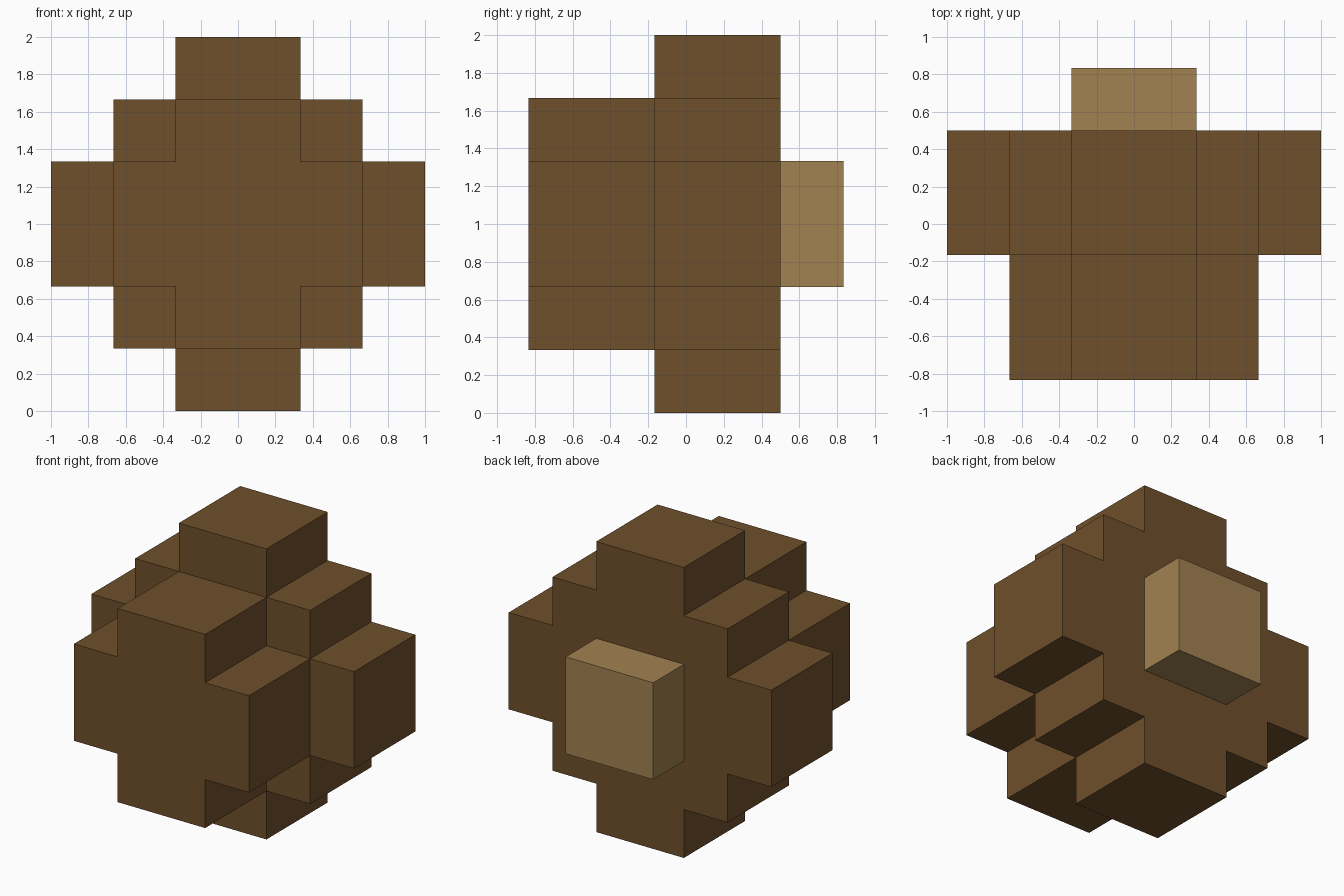
import bpy
import bmesh

cube = bpy.data.objects.get("Cube")
if cube:
    bpy.data.objects.remove(cube, do_unlink=True)

U = 1 / 3  # block unit


def material(name, rgb):
    m = bpy.data.materials.new(name)
    m.use_nodes = True
    color = (*rgb, 1.0)
    m.diffuse_color = color
    bsdf = next(n for n in m.node_tree.nodes if n.type == "BSDF_PRINCIPLED")
    bsdf.inputs["Base Color"].default_value = color
    bsdf.inputs["Roughness"].default_value = 0.9
    return m


def stepped_outline(steps):
    """Closed stepped outline in units around (0, 0), with `steps` corners per quadrant."""
    quarter = []
    for i in range(steps):
        quarter.append((steps - i, i + 1))
        if i < steps - 1:
            quarter.append((steps - i - 1, i + 1))
    # Rotate the quadrant by quarter turns
    points = []
    for _ in range(4):
        points += quarter
        quarter = [(-z, x) for x, z in quarter]
    return points


def slab(name, steps, y0, y1, mat):
    """Extrude a stepped outline from y0 to y1, centred on z = 1."""
    bm = bmesh.new()
    verts = [bm.verts.new((x * U, y0, 1 + z * U)) for x, z in stepped_outline(steps)]
    face = bm.faces.new(verts)
    ext = bmesh.ops.extrude_face_region(bm, geom=[face])
    moved = [g for g in ext["geom"] if isinstance(g, bmesh.types.BMVert)]
    bmesh.ops.translate(bm, verts=moved, vec=(0, y1 - y0, 0))
    bmesh.ops.recalc_face_normals(bm, faces=bm.faces)
    mesh = bpy.data.meshes.new(name)
    bm.to_mesh(mesh)
    bm.free()
    mesh.materials.append(mat)
    obj = bpy.data.objects.new(name, mesh)
    bpy.context.collection.objects.link(obj)
    return obj


dark = material("dark brown", (0.159, 0.080, 0.025))
light = material("light brown", (0.361, 0.223, 0.084))

# Wide three-step body, narrower cross in front, square peg behind
slab("body", 3, -U / 2, 1.5 * U, dark)
slab("front_cross", 2, -2.5 * U, -U / 2, dark)
slab("back_peg", 1, 1.5 * U, 2.5 * U, light)
